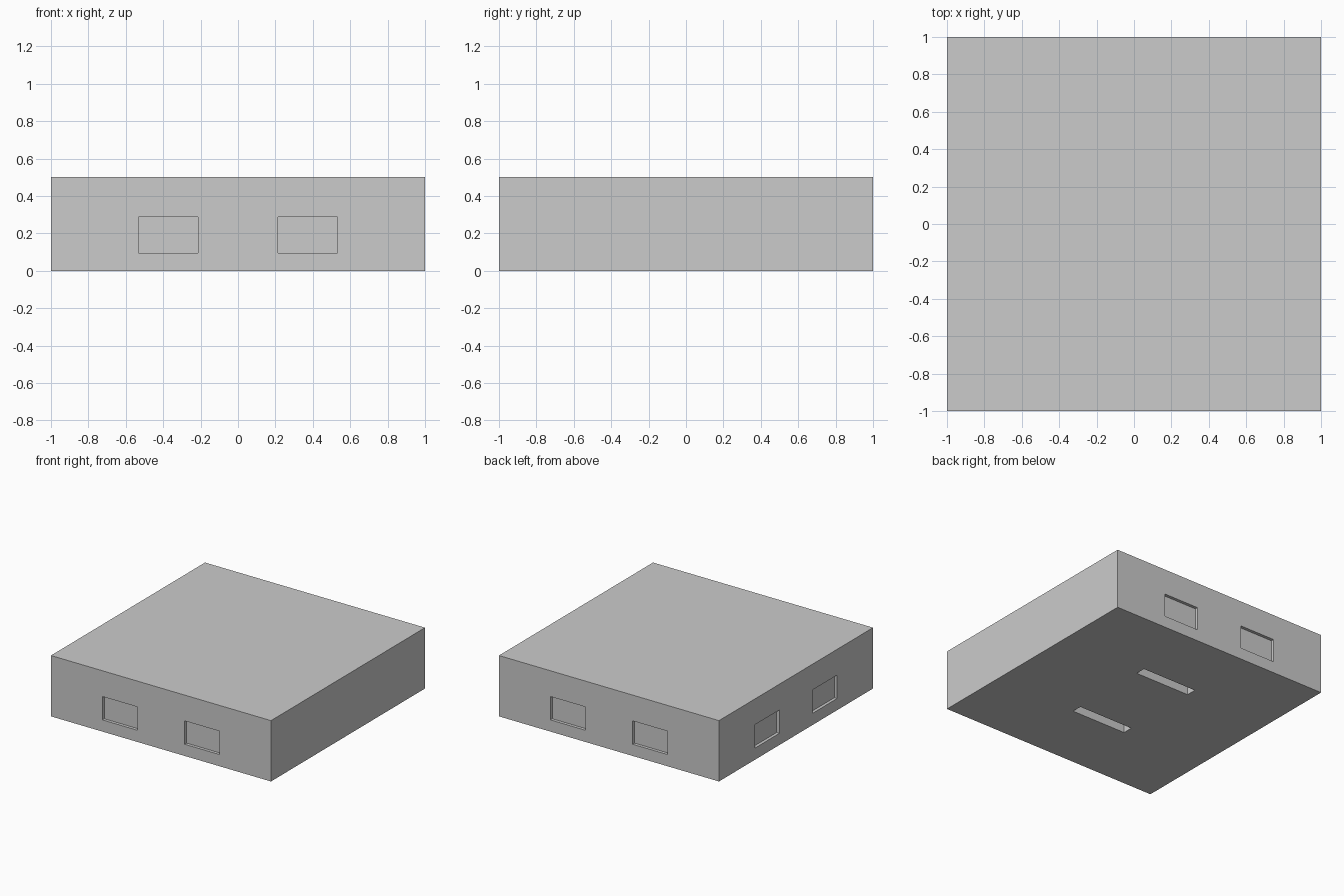
import bpy

if "Cube" in bpy.data.objects:
    bpy.data.objects.remove(bpy.data.objects["Cube"])


def box(name, lo, hi):
    """Axis-aligned box between two corners."""
    centre = [(a + b) / 2 for a, b in zip(lo, hi)]
    bpy.ops.mesh.primitive_cube_add(size=1, location=centre)
    ob = bpy.context.object
    ob.name = name
    ob.scale = [b - a for a, b in zip(lo, hi)]
    bpy.ops.object.transform_apply(location=True, rotation=False, scale=True)
    return ob


# main slab
body = box("slab_body", (-1, -1, 0), (1, 1, 0.5))

IN, OUT = 0.215, 0.533        # pocket span from the face centre
Z0, Z1 = 0.096, 0.288         # pocket height range
DEPTH, SLOT_DEPTH, OVER = 0.025, 0.1, 0.1
cutters = []

for s in (-1, 1):
    a, b = sorted((s * IN, s * OUT))
    # shallow pockets on the front and back
    for f in (-1, 1):
        y0, y1 = sorted((f * (1 - DEPTH), f * (1 + OVER)))
        cutters.append(box("pocket_cutter", (a, y0, Z0), (b, y1, Z1)))
    # shallow pockets on the left side only
    cutters.append(box("pocket_cutter", (-1 - OVER, a, Z0), (-1 + DEPTH, b, Z1)))
    # long slots underneath
    y0, y1 = sorted((s * 0.33, s * 0.415))
    cutters.append(box("slot_cutter", (-0.25, y0, -OVER), (0.25, y1, SLOT_DEPTH)))

# carve every recess, then drop the cutters
bpy.context.view_layer.objects.active = body
for c in cutters:
    m = body.modifiers.new("recess", "BOOLEAN")
    m.operation = "DIFFERENCE"
    m.solver = "EXACT"
    m.object = c
    bpy.ops.object.modifier_apply(modifier=m.name)
    bpy.data.objects.remove(c, do_unlink=True)
